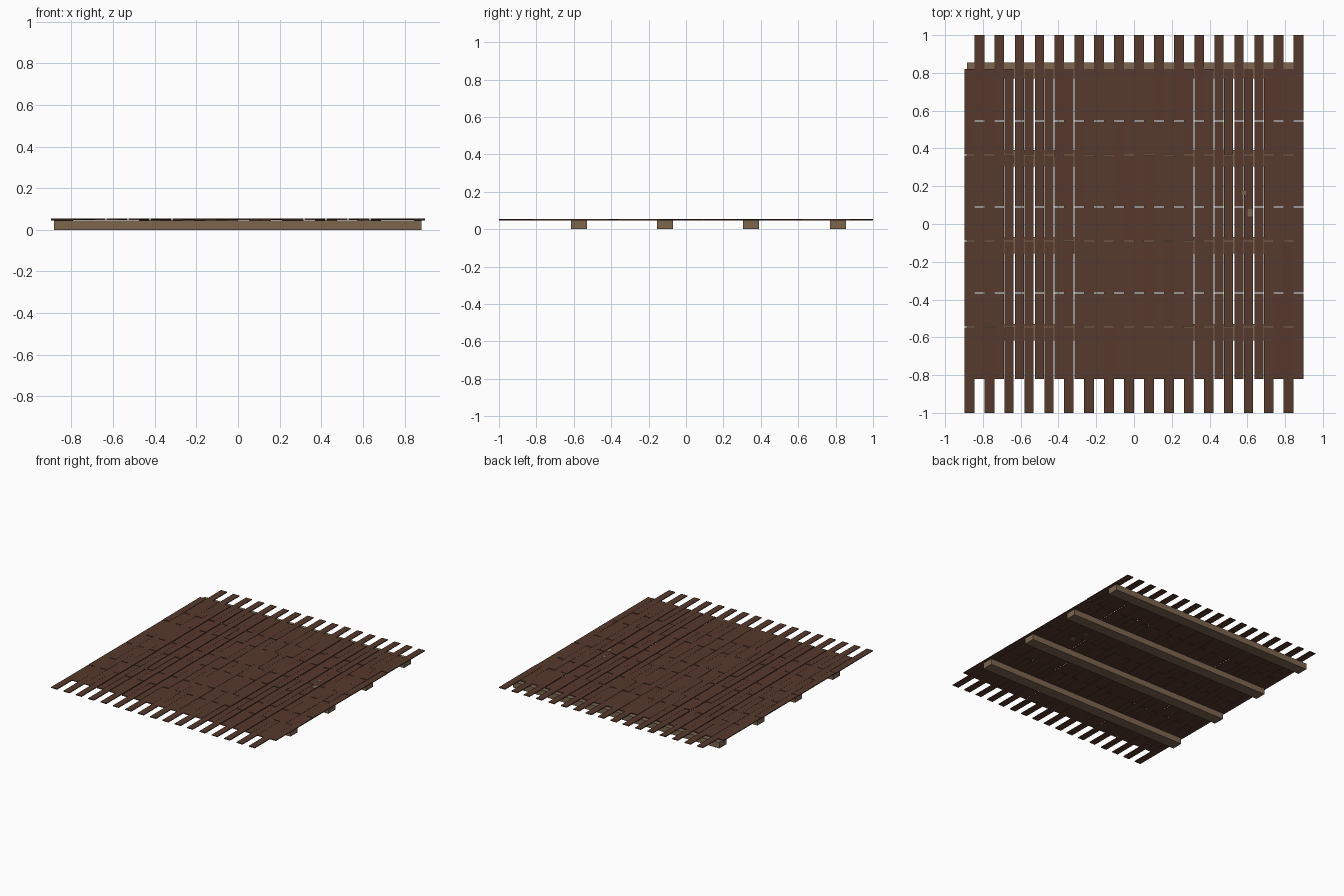
import bpy, bmesh, random
from mathutils import Matrix, Vector

if "Cube" in bpy.data.objects:
    bpy.data.objects.remove(bpy.data.objects["Cube"])

random.seed(4)

def material(name, rgb):
    m = bpy.data.materials.new(name)
    m.diffuse_color = (*rgb, 1)
    m.use_nodes = True
    m.node_tree.nodes["Principled BSDF"].inputs["Base Color"].default_value = m.diffuse_color
    return m

PLANK = material("dark brown wood", (0.092, 0.041, 0.025))
JOIST = material("light brown wood", (0.200, 0.133, 0.078))

def add_box(bm, lo, hi, tilt=0.0):
    # box between two corners, optionally tilted slightly about x
    lo, hi = Vector(lo), Vector(hi)
    size = hi - lo
    m = (Matrix.Translation((lo + hi) / 2) @ Matrix.Rotation(tilt, 4, 'X')
         @ Matrix.Diagonal((*size, 1)))
    bmesh.ops.create_cube(bm, size=1, matrix=m)

def finish(bm, name, mat):
    me = bpy.data.meshes.new(name)
    bm.to_mesh(me)
    bm.free()
    me.materials.append(mat)
    ob = bpy.data.objects.new(name, me)
    bpy.context.collection.objects.link(ob)

# four supporting joists across the width
for i, y in enumerate((-0.573, -0.112, 0.348, 0.812)):
    bm = bmesh.new()
    add_box(bm, (-0.883, y - 0.043, 0), (0.88, y + 0.043, 0.046))
    finish(bm, f"joist_{i + 1}", JOIST)

# 34 plank columns, every other one shifted lengthwise, four planks in each
COLS, ROWS, X0 = 34, 4, -0.898
W = 1.796 / COLS
LENGTH = 1.82 / ROWS
OPEN = (5, 7, 9, 11, 23, 25, 27, 29)     # seams with a visible gap
bm = bmesh.new()
for c in range(COLS):
    left = X0 + c * W + (0.003 if c - 1 in (k - 1 for k in OPEN) else 0.0003)
    right = X0 + (c + 1) * W - (0.003 if c + 1 in OPEN else 0.0003)
    start = -1.0 if c % 2 == 0 else -0.82
    for r in range(ROWS):
        y = start + r * LENGTH
        z = 0.0462 + random.uniform(0, 0.0018)
        add_box(bm, (left, y + 0.0025 * (r > 0), z),
                (right, y + LENGTH - 0.0025 * (r < ROWS - 1), z + 0.006),
                random.uniform(-0.004, 0.004))
finish(bm, "floor_planks", PLANK)

# small worn patches showing paler wood
bm = bmesh.new()
add_box(bm, (0.572, 0.153, 0.0455), (0.594, 0.176, 0.0547))
add_box(bm, (0.602, 0.04, 0.0455), (0.630, 0.08, 0.0547))
finish(bm, "worn_patches", JOIST)
